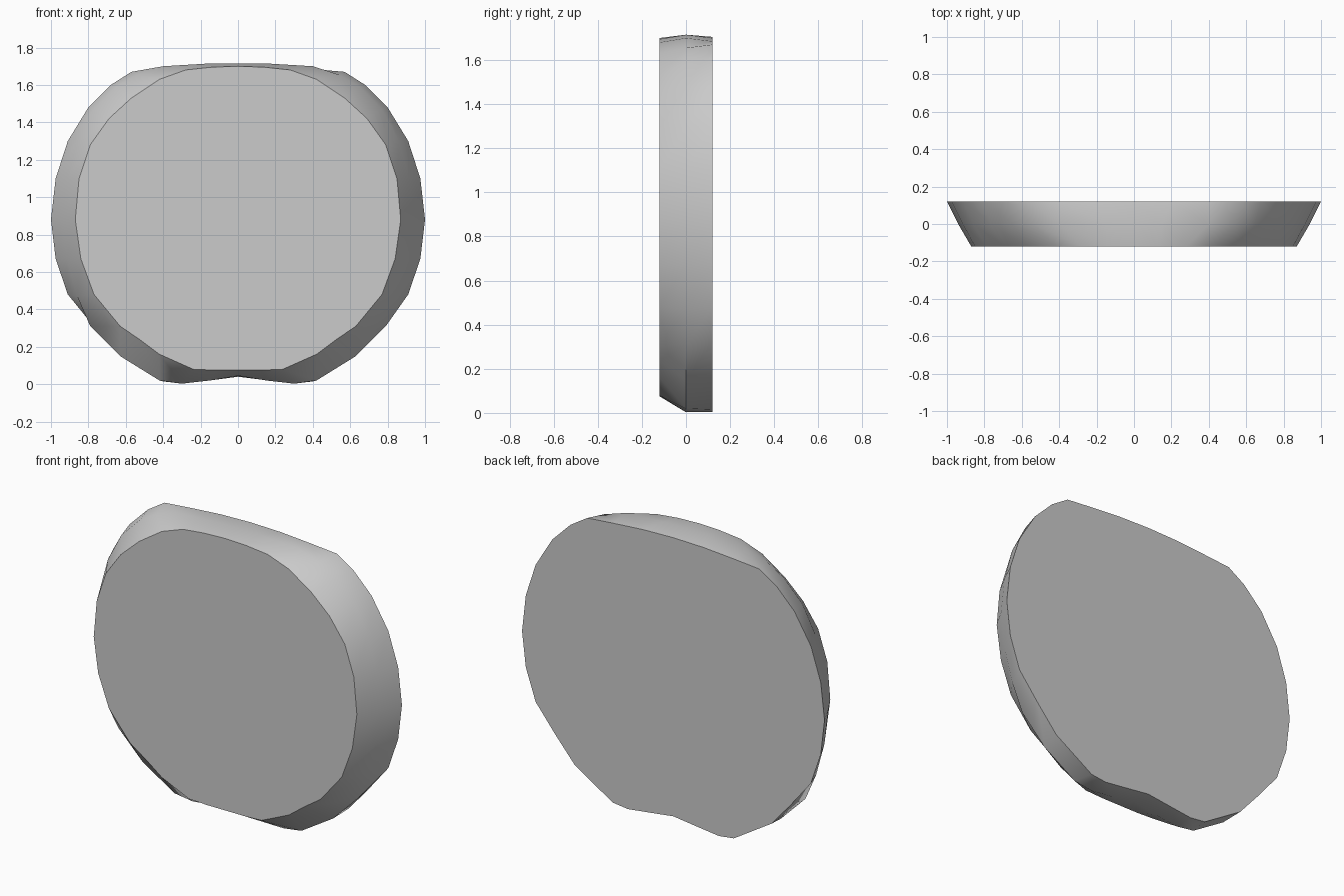
import bpy, bmesh, math

cube = bpy.data.objects.get("Cube")
if cube:
    bpy.data.objects.remove(cube)

# Half outlines (x, z) from bottom centre round to top centre
BACK = [(0, .04), (.16, .02), (.3, .003), (.4, .015), (.65, .17), (.78, .32), (.91, .48),
        (.975, .67), (1, .88), (.975, 1.1), (.91, 1.3), (.8, 1.48), (.68, 1.6), (.57, 1.67),
        (.4, 1.685), (.2, 1.7), (0, 1.705)]
MIDDLE = [(0, .045), (.15, .02), (.3, .003), (.42, .02), (.63, .15), (.79, .31), (.86, .47),
          (.915, .67), (.94, .88), (.915, 1.1), (.86, 1.3), (.77, 1.47), (.65, 1.59), (.54, 1.655),
          (.4, 1.7), (.15, 1.715), (0, 1.715)]
FRONT = [(0, .075), (.12, .075), (.24, .08), (.42, .16), (.52, .235), (.63, .31), (.77, .48),
         (.84, .67), (.87, .88), (.85, 1.1), (.79, 1.28), (.69, 1.42), (.57, 1.53), (.42, 1.63),
         (.28, 1.68), (.14, 1.695), (0, 1.70)]


def full_ring(bm, half, y):
    """Mirror a half outline into a closed ring of vertices."""
    loop = half + [(-x, z) for x, z in reversed(half[1:-1])]
    return [bm.verts.new((x, y, z)) for x, z in loop]


# Slab body: three outlines bridged, with flat front and back caps
bm = bmesh.new()
rings = [full_ring(bm, half, y) for half, y in ((FRONT, -.12), (MIDDLE, 0), (BACK, .12))]
for a, b in zip(rings, rings[1:]):
    n = len(a)
    for i in range(n):
        j = (i + 1) % n
        bm.faces.new((a[i], a[j], b[j], b[i]))
bm.faces.new(rings[0])
bm.faces.new(rings[-1])
bmesh.ops.recalc_face_normals(bm, faces=bm.faces)
mesh = bpy.data.meshes.new("rounded_slab")
bm.to_mesh(mesh)
bm.free()
slab = bpy.data.objects.new("rounded_slab", mesh)
bpy.context.collection.objects.link(slab)

# Plain grey material
grey = bpy.data.materials.new("light_grey")
grey.use_nodes = True
colour = (.6, .6, .6, 1)
grey.diffuse_color = colour
grey.node_tree.nodes["Principled BSDF"].inputs["Base Color"].default_value = colour
mesh.materials.append(grey)

# Soft rim with crisp cap edges
bpy.context.view_layer.objects.active = slab
slab.select_set(True)
bpy.ops.object.shade_smooth_by_angle(angle=math.radians(40))
